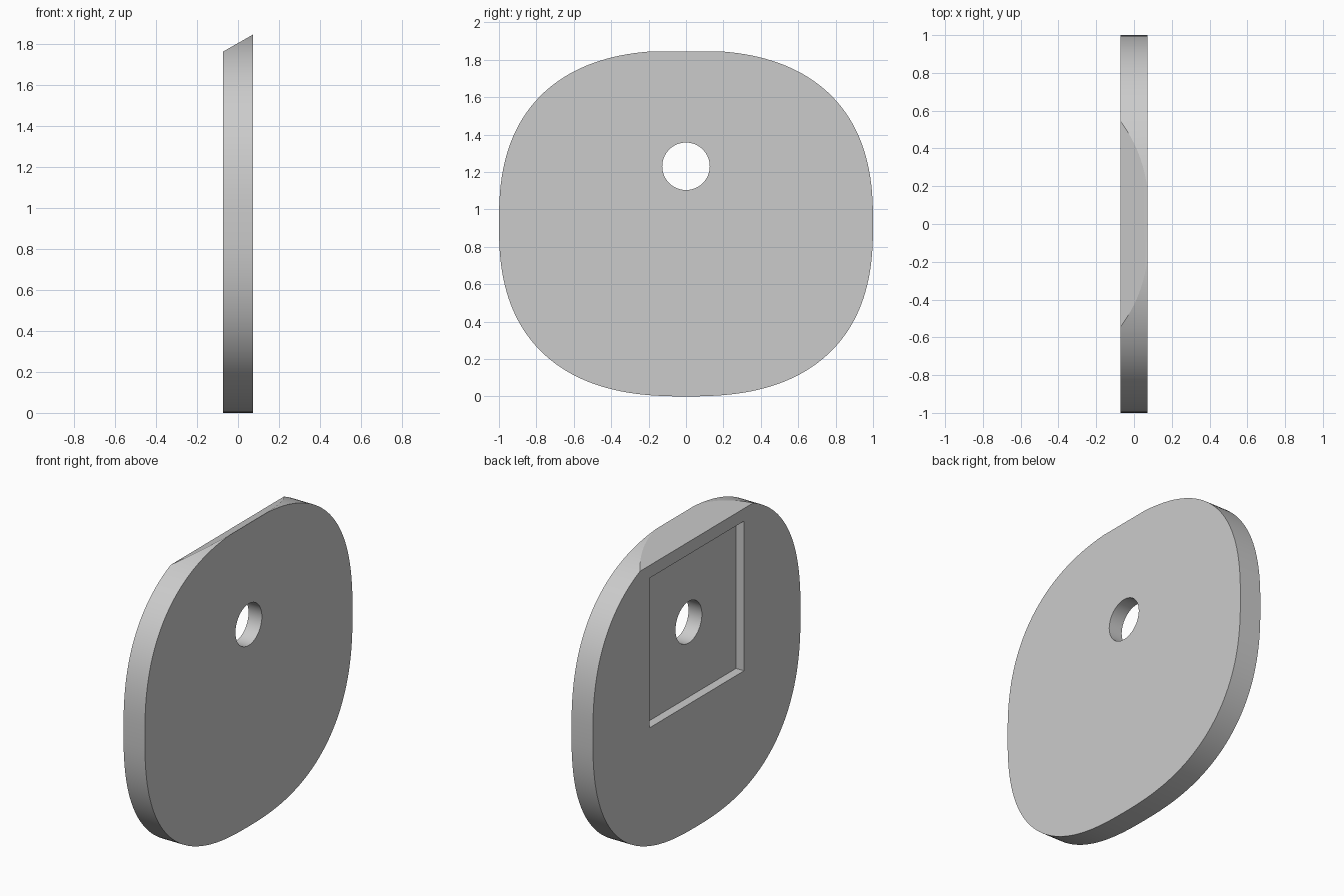
import bpy
import bmesh
from math import cos, sin, pi, copysign
from mathutils import Vector

if "Cube" in bpy.data.objects:
    bpy.data.objects.remove(bpy.data.objects["Cube"])

HALF_T = 0.072      # half thickness
HALF_H = 0.925      # half height of the rounded outline
POWER = 2.5         # squareness of the outline
HOLE_Z = 1.23
HOLE_R = 0.127
POCKET = 0.456      # half width of the square pocket
DEPTH = 0.054
SEGMENTS = 160

grey = bpy.data.materials.new("grey")
grey.use_nodes = True
colour = (0.6, 0.6, 0.6, 1)
grey.diffuse_color = colour
grey.node_tree.nodes["Principled BSDF"].inputs["Base Color"].default_value = colour


def prism(name, outline, x0, x1):
    """Extrude a closed (y, z) outline along x."""
    bm = bmesh.new()
    base = bm.faces.new([bm.verts.new((x0, y, z)) for y, z in outline])
    top = bmesh.ops.extrude_face_region(bm, geom=[base])["geom"]
    moved = [v for v in top if isinstance(v, bmesh.types.BMVert)]
    bmesh.ops.translate(bm, verts=moved, vec=(x1 - x0, 0, 0))
    bmesh.ops.recalc_face_normals(bm, faces=bm.faces)
    mesh = bpy.data.meshes.new(name)
    bm.to_mesh(mesh)
    bm.free()
    obj = bpy.data.objects.new(name, mesh)
    mesh.materials.append(grey)
    bpy.context.collection.objects.link(obj)
    return obj


def oval(a, b, z, power, count):
    """Superellipse outline; power 2 gives a circle."""
    pts = []
    for i in range(count):
        t = 2 * pi * i / count
        c, s = cos(t), sin(t)
        pts.append((copysign(a * abs(c) ** (2 / power), c),
                    z + copysign(b * abs(s) ** (2 / power), s)))
    return pts


# Rounded plate
plate = prism("plate", oval(1, HALF_H, HALF_H, POWER, SEGMENTS), -HALF_T, HALF_T)

# Sloped flat along the top edge
low, high = Vector((-HALF_T, 0, 1.763)), Vector((HALF_T, 0, 1.845))
normal = (high - low).cross(Vector((0, 1, 0)))
bm = bmesh.new()
bm.from_mesh(plate.data)
cut = bmesh.ops.bisect_plane(bm, geom=bm.verts[:] + bm.edges[:] + bm.faces[:],
                             plane_co=low, plane_no=normal, clear_outer=True)
rim = [e for e in cut["geom_cut"] if isinstance(e, bmesh.types.BMEdge)]
bmesh.ops.holes_fill(bm, edges=rim)
bmesh.ops.recalc_face_normals(bm, faces=bm.faces)
bm.to_mesh(plate.data)
bm.free()

# Square pocket on one face and a round hole right through
corners = [(y * POCKET, HOLE_Z + z * POCKET)
           for y, z in ((-1, -1), (1, -1), (1, 1), (-1, 1))]
cutters = [prism("pocket_cutter", corners, -1, DEPTH - HALF_T),
           prism("hole_cutter", oval(HOLE_R, HOLE_R, HOLE_Z, 2, 64), -0.5, 0.5)]
bpy.context.view_layer.objects.active = plate
plate.select_set(True)
for cutter in cutters:
    cutter.hide_render = True
    mod = plate.modifiers.new(cutter.name, "BOOLEAN")
    mod.operation = "DIFFERENCE"
    mod.solver = "EXACT"
    mod.object = cutter
    bpy.ops.object.modifier_apply(modifier=mod.name)
    bpy.data.objects.remove(cutter)

bpy.ops.object.shade_smooth_by_angle(angle=pi / 6)
